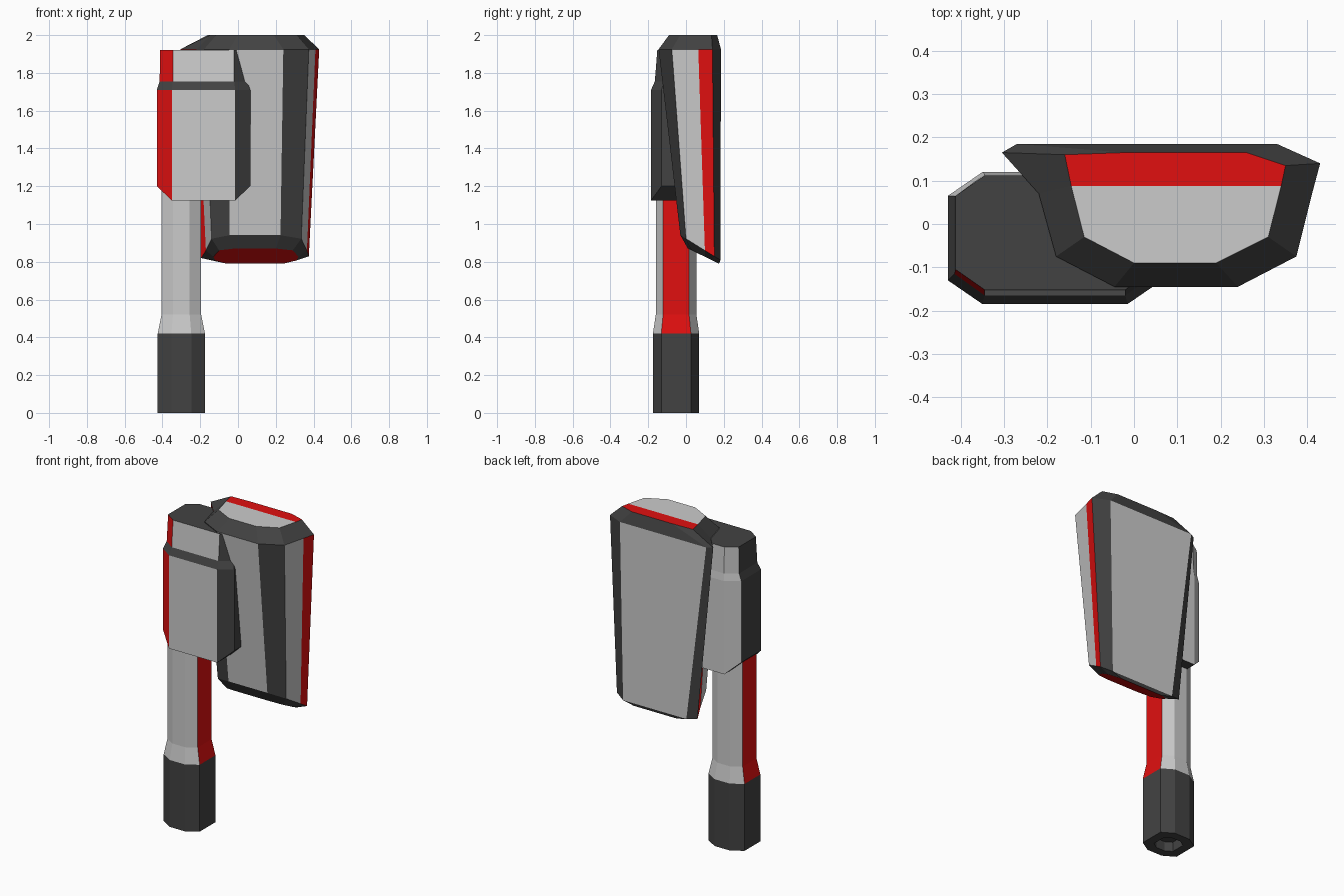
import bpy
import bmesh

if "Cube" in bpy.data.objects:
    bpy.data.objects.remove(bpy.data.objects["Cube"])

LIGHT, DARK, RED = 0, 1, 2


def material(name, rgb):
    m = bpy.data.materials.new(name)
    m.diffuse_color = (*rgb, 1)
    m.use_nodes = True
    m.node_tree.nodes["Principled BSDF"].inputs["Base Color"].default_value = m.diffuse_color
    return m


MATS = [material("light_grey", (0.55, 0.55, 0.55)),
        material("dark_grey", (0.055, 0.055, 0.055)),
        material("red", (0.75, 0.005, 0.005))]


def octagon(x0, x1, y0, y1, cx, cy, z, z_side=None):
    """Chamfered rectangle; z_side lifts the left and right edges."""
    zs = z if z_side is None else z_side
    return [(x0 + cx, y0, z), (x1 - cx, y0, z), (x1, y0 + cy, zs), (x1, y1 - cy, zs),
            (x1 - cx, y1, z), (x0 + cx, y1, z), (x0, y1 - cy, zs), (x0, y0 + cy, zs)]


def loft(name, rings, colours, caps):
    """Join rings with quads; colours holds one list per band, caps are (ring, indices, colour)."""
    bm = bmesh.new()
    vs = [[bm.verts.new(p) for p in ring] for ring in rings]
    n = len(rings[0])
    for b, band in enumerate(colours):
        for i in range(n):
            j = (i + 1) % n
            f = bm.faces.new((vs[b][i], vs[b][j], vs[b + 1][j], vs[b + 1][i]))
            f.material_index = band[i]
    for ring, ids, colour in caps:
        bm.faces.new([vs[ring][i] for i in ids]).material_index = colour
    bmesh.ops.recalc_face_normals(bm, faces=bm.faces)
    mesh = bpy.data.meshes.new(name)
    bm.to_mesh(mesh)
    bm.free()
    for m in MATS:
        mesh.materials.append(m)
    ob = bpy.data.objects.new(name, mesh)
    bpy.context.collection.objects.link(ob)
    return ob


def rod(hx, hy, z):
    """Octagonal handle section around the handle axis."""
    x, y = -0.30, -0.0525
    return octagon(x - hx, x + hx, y - hy, y + hy, hx * 0.58, hy * 0.36, z)


ALL8 = tuple(range(8))

# Grip with a recessed end
loft("grip",
     [rod(0.07, 0.07, 0.06), rod(0.07, 0.07, 0), rod(0.125, 0.1225, 0), rod(0.125, 0.1225, 0.42)],
     [[DARK] * 8] * 3,
     [(0, ALL8, DARK), (3, ALL8, DARK)])

# Shaft with red side strips
strip = [LIGHT, LIGHT, RED, LIGHT, LIGHT, LIGHT, RED, LIGHT]
loft("shaft",
     [rod(0.125, 0.1225, 0.42), rod(0.105, 0.1075, 0.52), rod(0.105, 0.1075, 1.3)],
     [strip, strip],
     [(0, ALL8, LIGHT), (2, ALL8, LIGHT)])

# Chamfered block on top of the shaft
wall = [LIGHT, DARK, DARK, DARK, LIGHT, LIGHT, DARK, RED]
step = [DARK, DARK, DARK, DARK, LIGHT, LIGHT, DARK, DARK]
loft("head_block",
     [octagon(-0.43, 0.065, -0.185, 0.12, 0.08, 0.055, 1.125, 1.2),
      octagon(-0.43, 0.065, -0.185, 0.12, 0.08, 0.055, 1.71),
      octagon(-0.415, 0.05, -0.165, 0.115, 0.07, 0.05, 1.755),
      octagon(-0.412, 0.047, -0.152, 0.112, 0.067, 0.047, 1.92)],
     [wall, step, wall],
     [(0, (0, 1, 4, 5), DARK), (0, (1, 2, 3, 4), DARK), (0, (0, 5, 6, 7), DARK),
      (3, ALL8, DARK)])

# Large tapering side panel: outlines run front, right, back, left
top_inner = [(0, -0.09), (0.19, -0.09), (0.31, -0.03), (0.34, 0.088), (0.35, 0.135),
             (0.26, 0.165), (-0.02, 0.165), (-0.16, 0.16), (-0.145, 0.088), (-0.115, -0.03)]
top_outer = [(-0.045, -0.145), (0.24, -0.145), (0.375, -0.075), (0.41, 0.065), (0.43, 0.14),
             (0.33, 0.185), (-0.27, 0.185), (-0.305, 0.165), (-0.22, 0.07), (-0.18, -0.075)]
low_outer = [(-0.045, -0.03), (0.225, -0.03), (0.335, 0.0), (0.365, 0.1), (0.375, 0.15),
             (0.31, 0.182), (-0.13, 0.182), (-0.195, 0.165), (-0.17, 0.1), (-0.14, 0.0)]
low_inner = [(-0.02, 0.01), (0.2, 0.01), (0.29, 0.03), (0.32, 0.1), (0.31, 0.14),
             (0.24, 0.175), (-0.06, 0.175), (-0.12, 0.14), (-0.13, 0.1), (-0.1, 0.03)]
sides = [LIGHT, DARK, LIGHT, RED, DARK, LIGHT, DARK, RED, LIGHT, DARK]
loft("side_panel",
     [[(x, y, 0.875 - 0.485 * y) for x, y in low_inner],
      [(x, y, 0.922 - 0.62 * y) for x, y in low_outer],
      [(x, y, 1.925) for x, y in top_outer],
      [(x, y, 2.0) for x, y in top_inner]],
     [[DARK] * 10, sides, [DARK] * 10],
     [(0, tuple(range(10)), RED),
      (3, (3, 4, 5, 6, 7, 8), RED), (3, (0, 1, 2, 3, 8, 9), LIGHT)])
